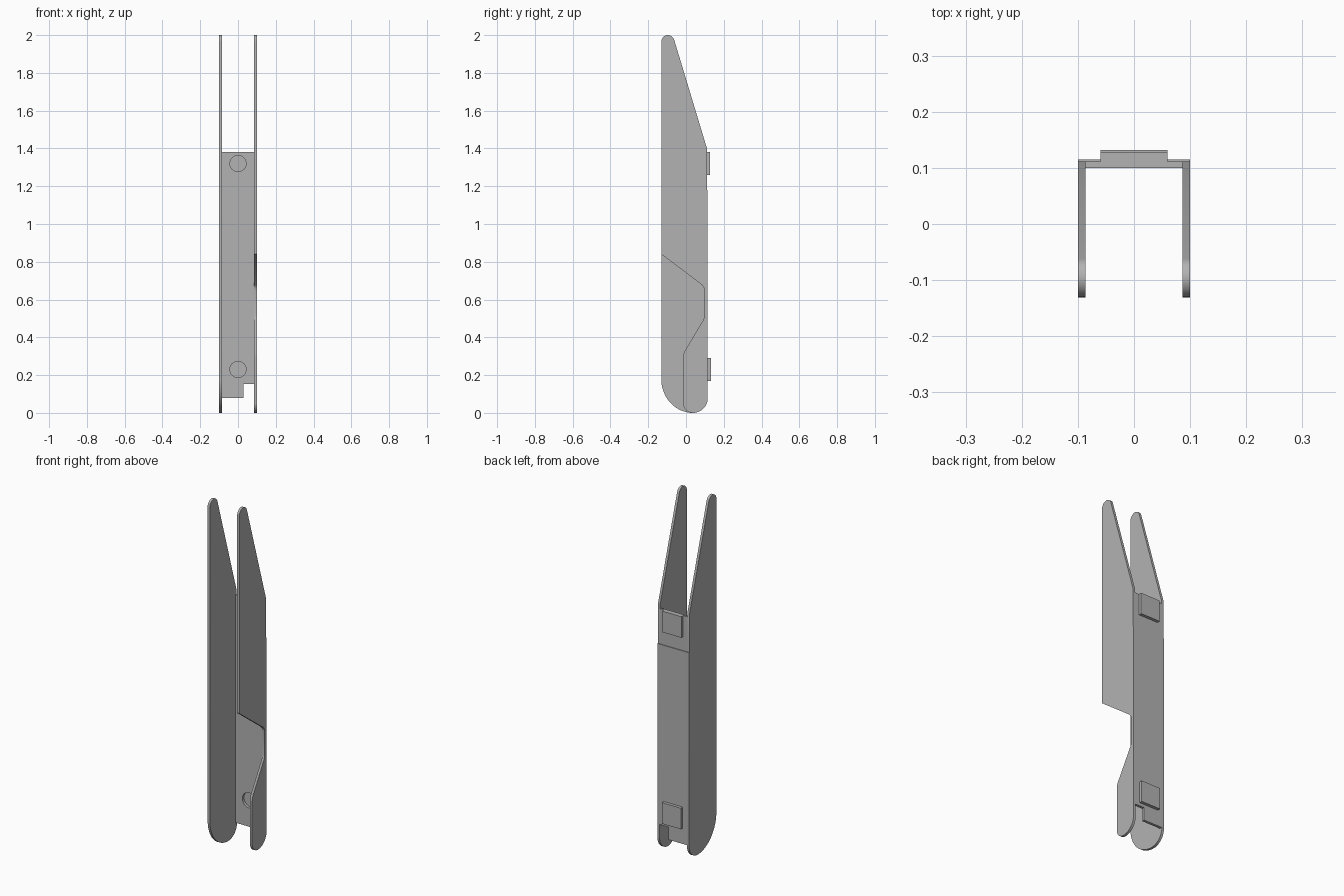
import bpy, bmesh
from math import sin, cos, radians, pi
from mathutils import Matrix

cube = bpy.data.objects.get("Cube")
if cube:
    bpy.data.objects.remove(cube, do_unlink=True)

grey = bpy.data.materials.new("sheet_grey")
grey.use_nodes = True
colour = (0.45, 0.45, 0.45, 1)
grey.diffuse_color = colour
grey.node_tree.nodes["Principled BSDF"].inputs["Base Color"].default_value = colour

OUT, IN = 0.1, 0.086            # outer and inner side of the side plates
FRONT, BACK_TOP, BACK = -0.131, 0.111, 0.115
STEP = 1.18                     # height where the back face steps in


def arc(cy, cz, ry, rz, start, end, n=12):
    """Points of an elliptical arc in the y-z plane."""
    angles = [radians(start + (end - start) * i / n) for i in range(n + 1)]
    return [(cy + ry * cos(a), cz + rz * sin(a)) for a in angles]


def make_object(name, bm):
    bmesh.ops.recalc_face_normals(bm, faces=bm.faces)
    mesh = bpy.data.meshes.new(name)
    bm.to_mesh(mesh)
    bm.free()
    mesh.materials.append(grey)
    obj = bpy.data.objects.new(name, mesh)
    bpy.context.collection.objects.link(obj)
    return obj


def extrude_x(name, profile, x0, x1):
    bm = bmesh.new()
    face = bm.faces.new([bm.verts.new((x0, y, z)) for y, z in profile])
    new = bmesh.ops.extrude_face_region(bm, geom=[face])["geom"]
    verts = [v for v in new if isinstance(v, bmesh.types.BMVert)]
    bmesh.ops.translate(bm, verts=verts, vec=(x1 - x0, 0, 0))
    return make_object(name, bm)


def box(name, x0, x1, y0, y1, z0, z1):
    return extrude_x(name, [(y0, z0), (y1, z0), (y1, z1), (y0, z1)], x0, x1)


def activate(obj):
    bpy.ops.object.select_all(action='DESELECT')
    obj.select_set(True)
    bpy.context.view_layer.objects.active = obj


def cut(obj, cutter):
    mod = obj.modifiers.new("cut", 'BOOLEAN')
    mod.operation, mod.solver, mod.object = 'DIFFERENCE', 'EXACT', cutter
    activate(obj)
    bpy.ops.object.modifier_apply(modifier=mod.name)
    bpy.data.objects.remove(cutter, do_unlink=True)


# Outline shared by both plates: tapered top and stepped back edge
top_and_back = (arc(-0.096, 1.965, 0.035, 0.035, 180, 17)
                + [(BACK_TOP, 1.40), (BACK_TOP, STEP), (BACK, STEP)]
                + arc(0.037, 0.078, BACK - 0.037, 0.078, 0, -90))

# Full side plate with a large rounded lower front corner
right_plate = extrude_x("right_plate", top_and_back
                        + arc(0.037, 0.18, 0.037 - FRONT, 0.18, -90, -180, 20)[1:],
                        -OUT, -IN)

# Side plate with a deep cut-out in its lower front
left_plate = extrude_x("left_plate", top_and_back
                       + arc(0.037, 0.052, 0.052, 0.052, -90, -180)[1:]
                       + [(-0.015, 0.295), (-0.011, 0.32), (0.093, 0.495), (0.097, 0.515),
                          (0.097, 0.65), (0.094, 0.665), (0.086, 0.677), (FRONT, 0.84)],
                       IN, OUT)

# Back panel joining the plates, with a notch at the bottom and two round holes
panel = extrude_x("back_panel", [(0.1, 0.08), (BACK, 0.08), (BACK, STEP),
                                 (BACK_TOP, STEP), (BACK_TOP, 1.38), (0.1, 1.38)], -IN, IN)
cut(panel, box("notch_cutter", 0.03, 0.2, 0, 0.2, 0, 0.152))
for z in (0.23, 1.32):
    bm = bmesh.new()
    bmesh.ops.create_cone(bm, cap_ends=True, segments=32, radius1=0.043, radius2=0.043,
                          depth=0.2, matrix=Matrix.Translation((0, 0.1, z))
                          @ Matrix.Rotation(pi / 2, 4, 'X'))
    cut(panel, make_object("hole_cutter", bm))

# Raised pads closing the holes at the back
upper_pad = box("upper_pad", -0.06, 0.06, BACK_TOP, 0.128, 1.26, 1.38)
lower_pad = box("lower_pad", -0.06, 0.06, BACK, 0.132, 0.17, 0.29)

for obj in (right_plate, left_plate, panel):
    activate(obj)
    bpy.ops.object.shade_smooth_by_angle(angle=radians(30))
